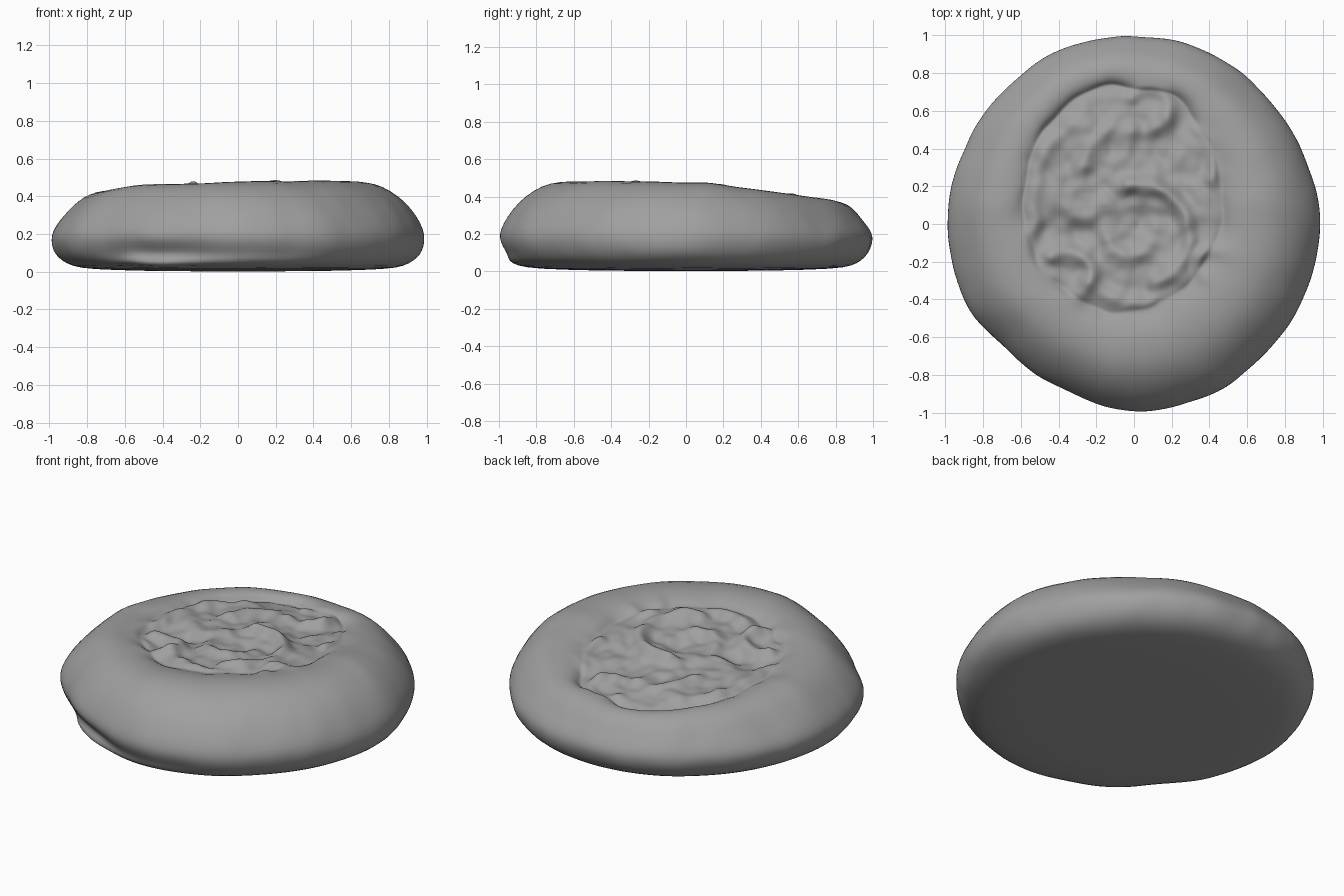
import bpy, bmesh, math
from mathutils import Vector, noise

if "Cube" in bpy.data.objects:
    bpy.data.objects.remove(bpy.data.objects["Cube"])

SEG = 128
CX, CY, AX, AY = -0.06, 0.13, 0.53, 0.60          # filling ellipse
OUT = [.99, .975, .977, .992, 1.0, 1.0, .99, .985, .99, .99, .95, .96, 1.0, .995, .98, .985]


def outline(a):
    """Hand-shaped outer radius, interpolated round the bun."""
    t = (a / math.tau * 16) % 16
    i = int(t)
    f = t - i
    f = f * f * (3 - 2 * f)
    return OUT[i] * (1 - f) + OUT[(i + 1) % 16] * f


def height(x, y):
    """Bun is lower at the back and left."""
    side = 1 + 0.05 * x - 0.17 * max(0, -x - 0.5)
    return side * (1 - 0.27 * max(0, y - 0.1) + 0.05 * max(0, -y))


def bump(a, centre, width):
    d = (a - math.radians(centre) + math.pi) % math.tau - math.pi
    return math.exp(-(d / math.radians(width)) ** 2)


# Filling swirls: centre x, y, radius, start and end angle, height, width
ARCS = [(.02, -.06, .27, -70, 100, .030, .045), (.08, .62, .11, -70, 150, .028, .04),
        (.20, .32, .23, -20, 50, .030, .04), (-.15, .15, .40, 110, 190, .022, .06),
        (-.36, -.27, .13, -120, 130, .028, .04), (-.40, -.12, .17, 130, 260, .030, .04),
        (.02, -.10, .33, 220, 320, .026, .05), (.42, -.22, .08, 60, 250, .038, .035),
        (-.05, .28, .22, 80, 170, .022, .05), (-.02, -.05, .12, 200, 330, .020, .04)]
DIPS = [(-.3, -.07, .10, .045), (.05, .02, .10, .035), (.15, .40, .10, .025),
        (-.5, .0, .09, .03), (-.15, -.33, .09, .02)]


def relief(x, y):
    z = -.01
    for cx, cy, r, a0, a1, h, w in ARCS:
        a = math.degrees(math.atan2(y - cy, x - cx))
        mid, half = (a0 + a1) / 2, (a1 - a0) / 2
        off = max(0, abs((a - mid + 180) % 360 - 180) - half)
        d = math.hypot(math.hypot(x - cx, y - cy) - r, math.radians(off) * r)
        z += 1.4 * h * math.exp(-(d / w) ** 2)
    for cx, cy, w, h in DIPS:
        z -= h * math.exp(-((x - cx) ** 2 + (y - cy) ** 2) / w ** 2)
    v = Vector((x, y, 0))
    return z + .022 * noise.noise(v * 6) + .016 * noise.noise(v * 13 + Vector((3, 1, 2)))


def rim(a):
    """Ragged filling edge at angle a."""
    c, s = math.cos(a), math.sin(a)
    wob = 1 + 0.07 * noise.noise(Vector((c * 3, s * 3, 7)))
    return Vector((CX + AX * wob * c, CY + AY * wob * s))


rings = []
angles = [math.tau * i / SEG for i in range(SEG)]

# Crinkled filling, out to a shallow groove at its edge
N = 40
for k in range(1, N + 1):
    rho = k / N
    groove = max(0, rho - .86) / .14
    ring = []
    for a in angles:
        p = Vector((CX, CY)).lerp(rim(a), rho)
        z = .432 * height(p.x, p.y) + relief(p.x, p.y) * (1 - .4 * groove) - .014 * groove ** 2
        ring.append(Vector((p.x, p.y, z)))
    rings.append(ring)

# Dough: section from filling edge (s=0) to the widest line (s=1)
PROFILE = [(.04, .432), (.09, .446), (.16, .457), (.3, .466), (.5, .453),
           (.65, .415), (.8, .355), (.92, .28), (.985, .22), (1, .175)]
# Underside: fraction of the outer radius
UNDER = [(.992, .13), (.972, .09), (.94, .058), (.89, .03), (.8, .013), (.5, .004), (.2, .002)]


def roughen(p, a, s):
    n = noise.noise(p * 3.5) * .008 + noise.noise(p * 9) * .004
    return p + Vector((math.cos(a) * s, math.sin(a) * s, .6)) * n


for s, z in PROFILE:
    ring = []
    for a in angles:
        p = rim(a).lerp(Vector((math.cos(a), math.sin(a))) * outline(a), s)
        # the tilt fades out towards the widest line
        fade = min(1, max(0, (z - .14) / .2))
        zz = z * (1 + (height(p.x, p.y) - 1) * fade)
        zz += max(0, 1 - s / .2) * .55 * relief(p.x, p.y)
        ring.append(roughen(Vector((p.x, p.y, zz)), a, s))
    rings.append(ring)

for k, (f, z) in enumerate(UNDER):
    ring = []
    for a in angles:
        # folded lip and crease low on the front side
        lip, crease = bump(a, 241, 17), bump(a, 270, 28)
        push = [-.025 * lip - .012 * crease, -.035 * lip - .02 * crease,
                .025 * lip + .01 * crease, .055 * lip + .015 * crease, 0, 0, 0][k]
        r = outline(a) * f + push
        p = Vector((r * math.cos(a), r * math.sin(a), z))
        ring.append(roughen(p, a, 1.5) if k < 4 else p)
    rings.append(ring)

# Skin the rings into one closed bun
bm = bmesh.new()
vr = [[bm.verts.new(p) for p in r] for r in rings]
for r0, r1 in zip(vr, vr[1:]):
    for i in range(SEG):
        j = (i + 1) % SEG
        bm.faces.new((r0[i], r1[i], r1[j], r0[j]))
top = bm.verts.new((CX, CY, .432 * height(CX, CY) + relief(CX, CY)))
bottom = bm.verts.new((0, 0, .002))
for i in range(SEG):
    j = (i + 1) % SEG
    bm.faces.new((top, vr[0][i], vr[0][j]))
    bm.faces.new((bottom, vr[-1][j], vr[-1][i]))
for f in bm.faces:
    f.smooth = True
me = bpy.data.meshes.new("filled_bun")
bm.to_mesh(me)
bm.free()
bun = bpy.data.objects.new("filled_bun", me)
bpy.context.collection.objects.link(bun)
mod = bun.modifiers.new("smooth", 'SUBSURF')
mod.levels = mod.render_levels = 1

# Baked dough tone
mat = bpy.data.materials.new("dough")
mat.diffuse_color = (.35, .35, .35, 1)
mat.use_nodes = True
mat.node_tree.nodes["Principled BSDF"].inputs["Base Color"].default_value = mat.diffuse_color
me.materials.append(mat)
